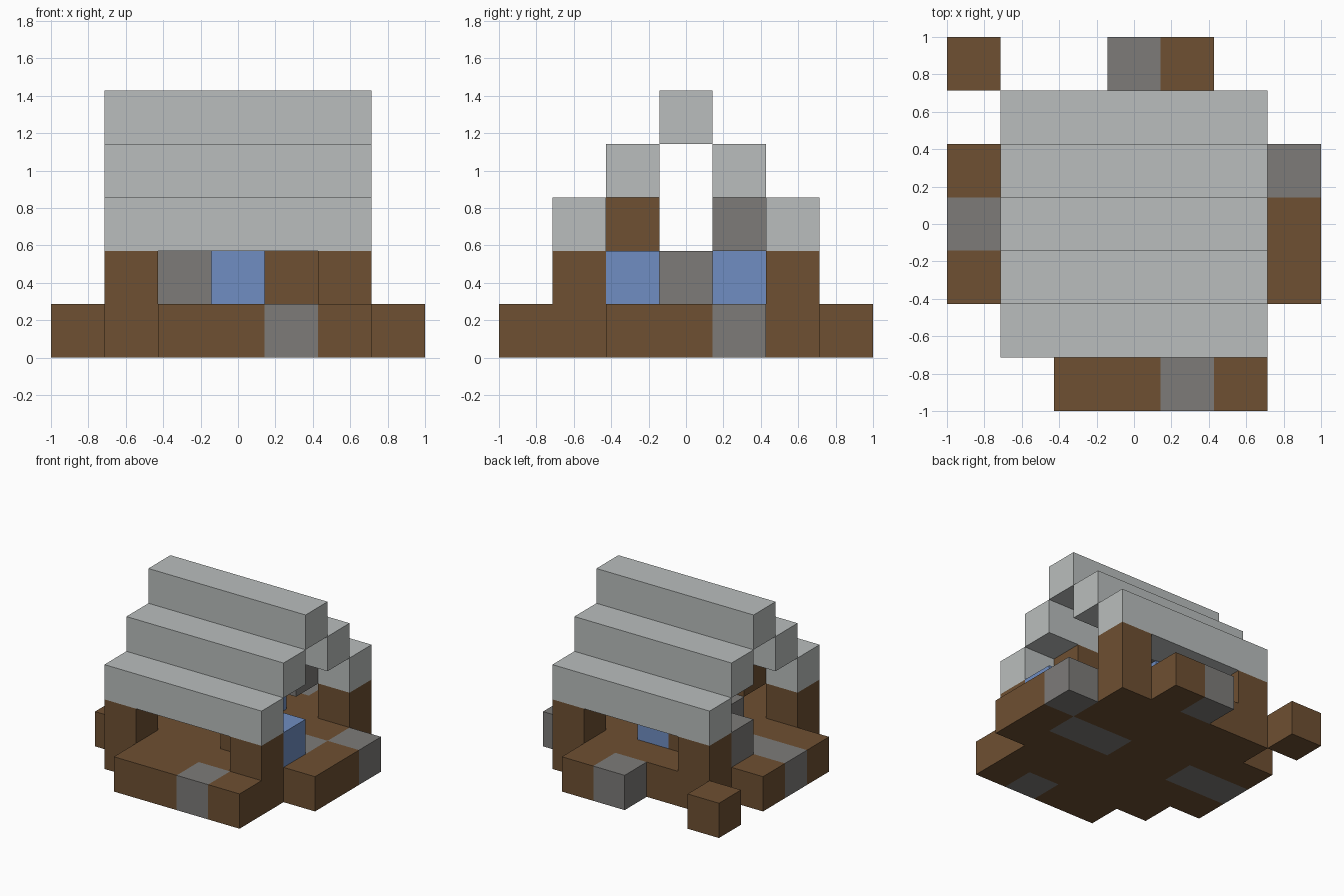
import bpy
import bmesh
from mathutils import Vector

UNIT = 2 / 7  # edge of one block

cube = bpy.data.objects.get("Cube")
if cube:
    bpy.data.objects.remove(cube, do_unlink=True)


def material(name, rgb):
    mat = bpy.data.materials.new(name)
    mat.use_nodes = True
    mat.diffuse_color = (*rgb, 1)
    mat.node_tree.nodes["Principled BSDF"].inputs["Base Color"].default_value = (*rgb, 1)
    return mat


WOOD = material("brown wood", (0.156, 0.080, 0.032))
STONE = material("grey stone", (0.205, 0.198, 0.191))
SLATE = material("pale roof", (0.49, 0.515, 0.509))
GLASS = material("blue glass", (0.162, 0.27, 0.539))

SIDES = [Vector(s) for s in ((1, 0, 0), (-1, 0, 0), (0, 1, 0), (0, -1, 0), (0, 0, 1), (0, 0, -1))]


def blocks(name, cells, mat, special=(), special_mat=None):
    """Join unit blocks into one shell; cells in special get the second material."""
    filled = set(cells)
    bm = bmesh.new()
    for cell in cells:
        centre = Vector(cell) + Vector((0, 0, 0.5))
        for n in SIDES:
            if tuple(int(c) for c in Vector(cell) + n) in filled:
                continue
            u = Vector((n.y, n.z, n.x))
            v = n.cross(u)
            corners = [centre + (n + u * a + v * b) / 2
                       for a, b in ((-1, -1), (1, -1), (1, 1), (-1, 1))]
            face = bm.faces.new([bm.verts.new(c * UNIT) for c in corners])
            face.material_index = int(cell in special)
    bmesh.ops.remove_doubles(bm, verts=bm.verts, dist=0.001)
    mesh = bpy.data.meshes.new(name)
    bm.to_mesh(mesh)
    bm.free()
    mesh.materials.append(mat)
    if special_mat:
        mesh.materials.append(special_mat)
    obj = bpy.data.objects.new(name, mesh)
    bpy.context.collection.objects.link(obj)


SPAN = range(-2, 3)

# Floor with a few stone slabs, and the broken ring of steps around it
floor = [(x, y, 0) for x in SPAN for y in SPAN]
blocks("floor", floor, WOOD, {(2, 0, 0), (1, 0, 0), (-2, 0, 0)}, STONE)
blocks("front_step", [(x, -3, 0) for x in (-1, 0, 1, 2)], WOOD, {(1, -3, 0)}, STONE)
blocks("back_step", [(x, 3, 0) for x in (0, 1)], WOOD, {(0, 3, 0)}, STONE)
blocks("left_step", [(3, y, 0) for y in (-1, 0, 1)], WOOD, {(3, 1, 0)}, STONE)
blocks("right_step", [(-3, y, 0) for y in (-1, 0, 1)], WOOD, {(-3, 0, 0)}, STONE)
blocks("corner_block", [(-3, 3, 0)], WOOD)

# Corner pillars
for x, side in ((2, "left"), (-2, "right")):
    for y, end in ((-2, "front"), (2, "back")):
        blocks(f"{end}_{side}_pillar", [(x, y, 1)], WOOD)

# Walls and windows
blocks("wood_wall", [(1, -1, 1), (-1, 1, 1)], WOOD)
blocks("stone_wall", [(-2, 1, 1), (-1, 0, 1)], STONE)
blocks("side_window", [(2, -1, 1)], GLASS)
blocks("back_window", [(0, 1, 1)], GLASS)
blocks("wood_gable", [(-1, -1, 2), (1, -1, 2)], WOOD)
blocks("stone_gable", [(1, 1, 2), (-1, 1, 2)], STONE)

# Stepped roof: one beam per step, mirrored front to back
for step in range(3):
    for sign in ((1, -1) if step < 2 else (1,)):
        y = sign * (2 - step)
        end = "ridge" if y == 0 else "back" if y > 0 else "front"
        blocks(f"{end}_roof_beam_{step + 1}", [(x, y, 2 + step) for x in SPAN], SLATE)
